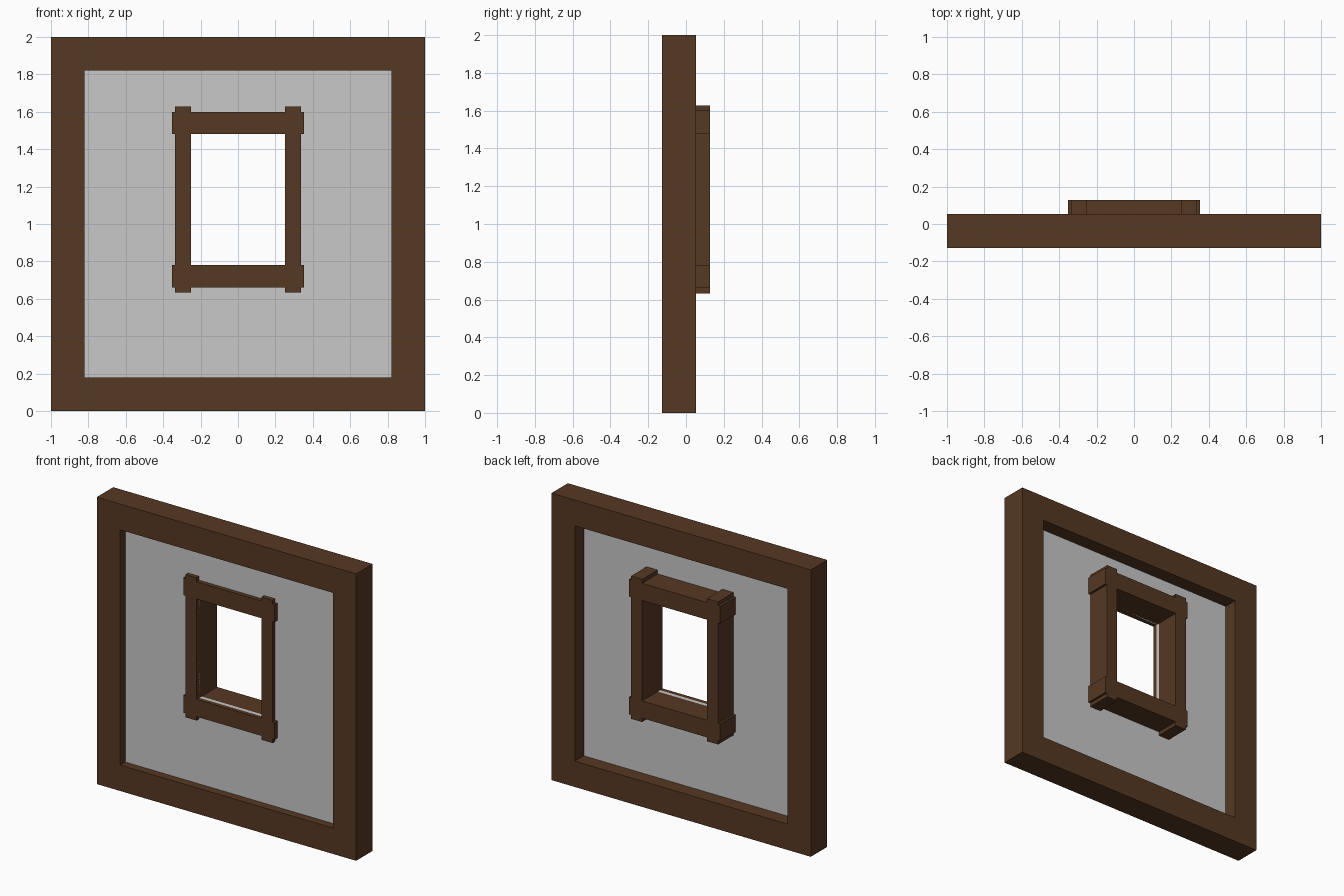
import bpy
import bmesh

cube = bpy.data.objects.get("Cube")
if cube:
    bpy.data.objects.remove(cube, do_unlink=True)


def make_material(name, rgb):
    mat = bpy.data.materials.new(name)
    mat.use_nodes = True
    colour = (*rgb, 1.0)
    mat.diffuse_color = colour
    mat.node_tree.nodes["Principled BSDF"].inputs["Base Color"].default_value = colour
    return mat


def mirrored(*distances):
    """Grid lines on both sides of the centre."""
    return [-d for d in reversed(distances)] + list(distances)


def make_slab(name, xs, zs, keep, y_front, y_back, mat):
    """Solid slab made of the grid cells that pass keep(x, z)."""
    bm = bmesh.new()
    for x0, x1 in zip(xs, xs[1:]):
        for z0, z1 in zip(zs, zs[1:]):
            if keep((x0 + x1) / 2, (z0 + z1) / 2):
                corners = ((x0, z0), (x1, z0), (x1, z1), (x0, z1))
                bm.faces.new([bm.verts.new((x, y_front, z)) for x, z in corners])
    bmesh.ops.remove_doubles(bm, verts=bm.verts[:], dist=0.0001)
    result = bmesh.ops.extrude_face_region(bm, geom=bm.faces[:], use_keep_orig=True)
    moved = [g for g in result["geom"] if isinstance(g, bmesh.types.BMVert)]
    bmesh.ops.translate(bm, verts=moved, vec=(0, y_back - y_front, 0))
    bmesh.ops.recalc_face_normals(bm, faces=bm.faces[:])
    mesh = bpy.data.meshes.new(name)
    bm.to_mesh(mesh)
    bm.free()
    mesh.materials.append(mat)
    obj = bpy.data.objects.new(name, mesh)
    bpy.context.collection.objects.link(obj)
    return obj


wood = make_material("dark brown wood", (0.093, 0.040, 0.016))
plaster = make_material("light grey plaster", (0.58, 0.58, 0.58))

# Main dimensions
frame_in = 0.82
open_x, post_x, rail_x = 0.25, 0.336, 0.352
mid_z = 1.13
open_z, rail_z, post_z = 0.35, 0.47, 0.497

# Square timber frame around the wall
make_slab("outer_frame", mirrored(frame_in, 1), [0, 0.18, 1.82, 2],
          lambda x, z: abs(x) > frame_in or abs(z - 1) > frame_in,
          -0.127, 0.054, wood)

# Thin wall panel with the window opening
make_slab("wall_panel", mirrored(open_x, frame_in),
          [0.18, mid_z - open_z, mid_z + open_z, 1.82],
          lambda x, z: abs(x) > open_x or abs(z - mid_z) > open_z,
          -0.07, -0.045, plaster)


# Window frame: posts and rails crossing with short overhanging ends
def in_window_timber(x, z):
    h = abs(z - mid_z)
    post = open_x < abs(x) < post_x
    rail = open_z < h < rail_z
    return post or rail


make_slab("window_frame", mirrored(open_x, post_x, rail_x),
          [mid_z + d for d in mirrored(open_z, rail_z, post_z)],
          in_window_timber, -0.10, 0.127, wood)
